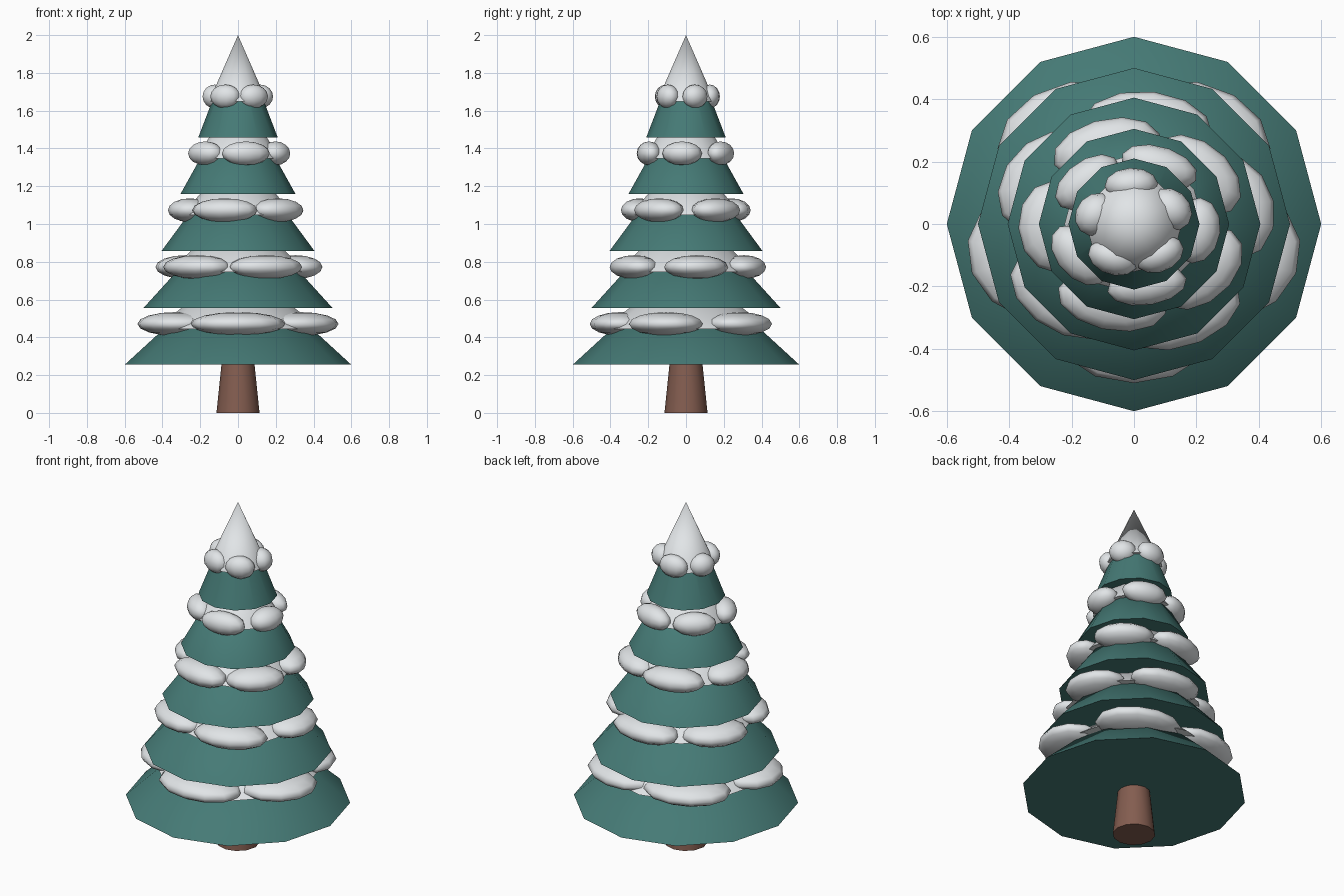
import bpy
from math import cos, sin, radians
from mathutils import Matrix

cube = bpy.data.objects.get("Cube")
if cube:
    bpy.data.objects.remove(cube, do_unlink=True)


def make_material(name, rgb):
    mat = bpy.data.materials.new(name)
    mat.use_nodes = True
    color = (*rgb, 1.0)
    mat.diffuse_color = color
    bsdf = mat.node_tree.nodes["Principled BSDF"]
    bsdf.inputs["Base Color"].default_value = color
    bsdf.inputs["Roughness"].default_value = 0.8
    return mat


GREEN = make_material("pine_green", (0.06, 0.195, 0.18))
SNOW = make_material("snow_white", (0.83, 0.86, 0.88))
BARK = make_material("bark_brown", (0.23, 0.11, 0.08))
SIDES = 12


def finish(name, mat):
    obj = bpy.context.object
    obj.name = name
    obj.data.materials.append(mat)
    bpy.ops.object.shade_smooth_by_angle(angle=radians(50))
    return obj


def cone(name, mat, z, height, bottom, top=0.0):
    bpy.ops.mesh.primitive_cone_add(vertices=SIDES, radius1=bottom, radius2=top,
                                    depth=height, location=(0, 0, z + height / 2))
    return finish(name, mat)


def snow_clump(name, angle, ring, z, tangent, radial):
    # Flattened ball lying along the rim, a little wider from side to side
    bpy.ops.mesh.primitive_uv_sphere_add(segments=12, ring_count=8, radius=1)
    obj = finish(name, SNOW)
    shape = (Matrix.Diagonal((1.22, 1, 1, 1)) @ Matrix.Rotation(angle, 4, 'Z')
             @ Matrix.Diagonal((radial, tangent, 0.063, 1)))
    obj.data.transform(shape)
    obj.location = (ring * cos(angle), ring * sin(angle), z)


# Trunk
cone("trunk", BARK, 0, 0.3, 0.114, 0.083)

# Branch tiers: radius, clump ring radius, clump half length, clump half depth
tiers = [
    (0.60, 0.345, 0.205, 0.165),
    (0.50, 0.310, 0.172, 0.118),
    (0.405, 0.255, 0.147, 0.095),
    (0.305, 0.200, 0.106, 0.064),
    (0.21, 0.126, 0.070, 0.054),
]
for i, (radius, ring, tangent, radial) in enumerate(tiers):
    base = 0.255 + 0.301 * i
    last = i == len(tiers) - 1
    # Green skirt; the topmost one stays hidden under its snow cap
    height = 0.4 if last else 0.55
    cone(f"branch_tier_{i + 1}", GREEN, base, height, radius,
         radius * (1 - height / 0.55))
    # Snow cap and its rim of clumps
    cap_base = base + 0.19
    cone(f"snow_cap_{i + 1}", SNOW, cap_base,
         2.0 - cap_base if last else 0.35, radius * 0.73)
    for k in range(5):
        angle = radians(54 + 28 * i + 72 * k)
        snow_clump(f"snow_clump_{i + 1}_{k + 1}", angle, ring, base + 0.216,
                   tangent, radial)
